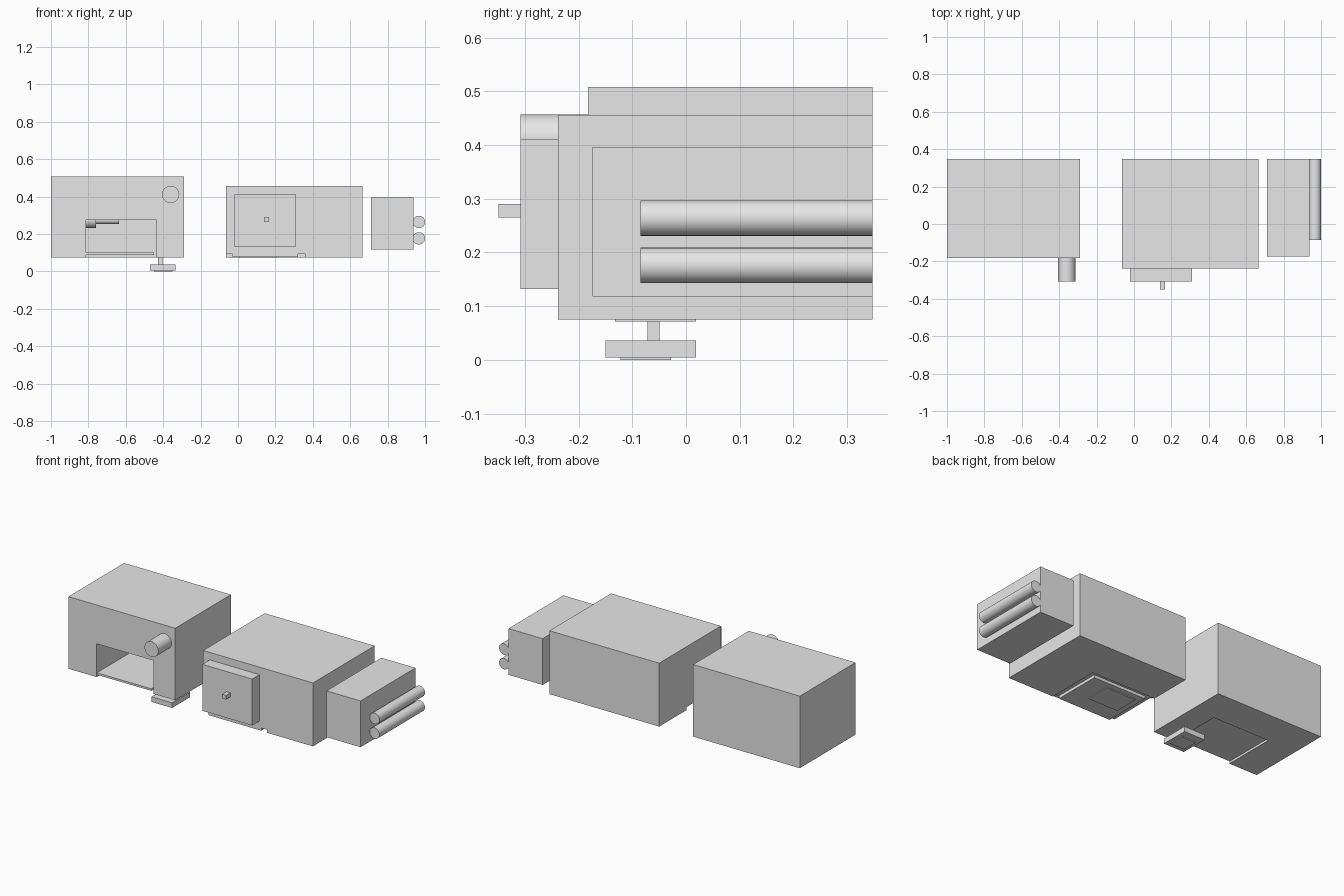
import bpy
import math

if "Cube" in bpy.data.objects:
    bpy.data.objects.remove(bpy.data.objects["Cube"])

grey = bpy.data.materials.new("plain grey")
grey.diffuse_color = (0.8, 0.8, 0.8, 1)
grey.use_nodes = True
grey.node_tree.nodes["Principled BSDF"].inputs["Base Color"].default_value = grey.diffuse_color


def box(name, x, y, z):
    """Box spanning the given (min, max) ranges."""
    spans = (x, y, z)
    bpy.ops.mesh.primitive_cube_add(size=1, location=[(a + b) / 2 for a, b in spans])
    ob = bpy.context.object
    ob.name = name
    ob.scale = [b - a for a, b in spans]
    bpy.ops.object.transform_apply(location=False, rotation=False, scale=True)
    ob.data.materials.append(grey)
    return ob


def rod(name, start, end, radius):
    """Round rod along x or y."""
    along_x = start[0] != end[0]
    bpy.ops.mesh.primitive_cylinder_add(
        vertices=32, radius=radius, depth=sum(abs(b - a) for a, b in zip(start, end)),
        location=[(a + b) / 2 for a, b in zip(start, end)],
        rotation=(0, math.pi / 2, 0) if along_x else (math.pi / 2, 0, 0))
    ob = bpy.context.object
    ob.name = name
    ob.data.materials.append(grey)
    bpy.ops.object.shade_smooth_by_angle()
    return ob


def cut(ob, x, y, z):
    """Remove a box-shaped volume from an object."""
    cutter = box("cutter", x, y, z)
    mod = ob.modifiers.new("cut", 'BOOLEAN')
    mod.operation = 'DIFFERENCE'
    mod.solver = 'EXACT'
    mod.object = cutter
    bpy.context.view_layer.objects.active = ob
    bpy.ops.object.modifier_apply(modifier=mod.name)
    bpy.data.objects.remove(cutter)


# Left housing with an open bay at the front
left = box("left_housing", (-1, -0.29), (-0.182, 0.347), (0.075, 0.508))
cut(left, (-0.812, -0.435), (-0.3, 0.137), (0.0, 0.275))
box("bay_floor", (-0.814, -0.45), (-0.18, 0.139), (0.088, 0.10))

# Stepped rod under the bay ceiling
rod("bay_rod_end", (-0.814, -0.03, 0.275), (-0.76, -0.03, 0.275), 0.043)
rod("bay_rod", (-0.765, -0.03, 0.275), (-0.635, -0.03, 0.275), 0.022)

# Round knob on the left housing
rod("round_knob", (-0.36, -0.308, 0.411), (-0.36, -0.17, 0.411), 0.046)

# Pedal hanging below the left housing
box("pedal_stem", (-0.428, -0.404), (-0.072, -0.049), (0.03, 0.08))
box("pedal_plate", (-0.47, -0.333), (-0.15, 0.019), (0.005, 0.036))
box("pedal_pad", (-0.45, -0.35), (-0.122, -0.028), (0.0, 0.006))

# Middle housing with a recessed corner underneath
middle = box("middle_housing", (-0.065, 0.665), (-0.238, 0.347), (0.075, 0.456))
cut(middle, (-0.2, 0.36), (-0.4, 0.09), (0.0, 0.093))
box("base_tray", (-0.03, 0.32), (-0.236, 0.055), (0.076, 0.095))
box("base_pad", (0.005, 0.205), (-0.132, 0.019), (0.072, 0.078))

# Door and its knob
box("door", (-0.022, 0.31), (-0.308, -0.237), (0.132, 0.411))
box("door_knob", (0.139, 0.165), (-0.349, -0.306), (0.265, 0.29))

# Right housing with two side pipes
box("right_housing", (0.71, 0.937), (-0.174, 0.347), (0.118, 0.396))
for i, z in enumerate((0.176, 0.264)):
    rod(f"side_pipe_{i + 1}", (0.967, -0.085, z), (0.967, 0.347, z), 0.033)
